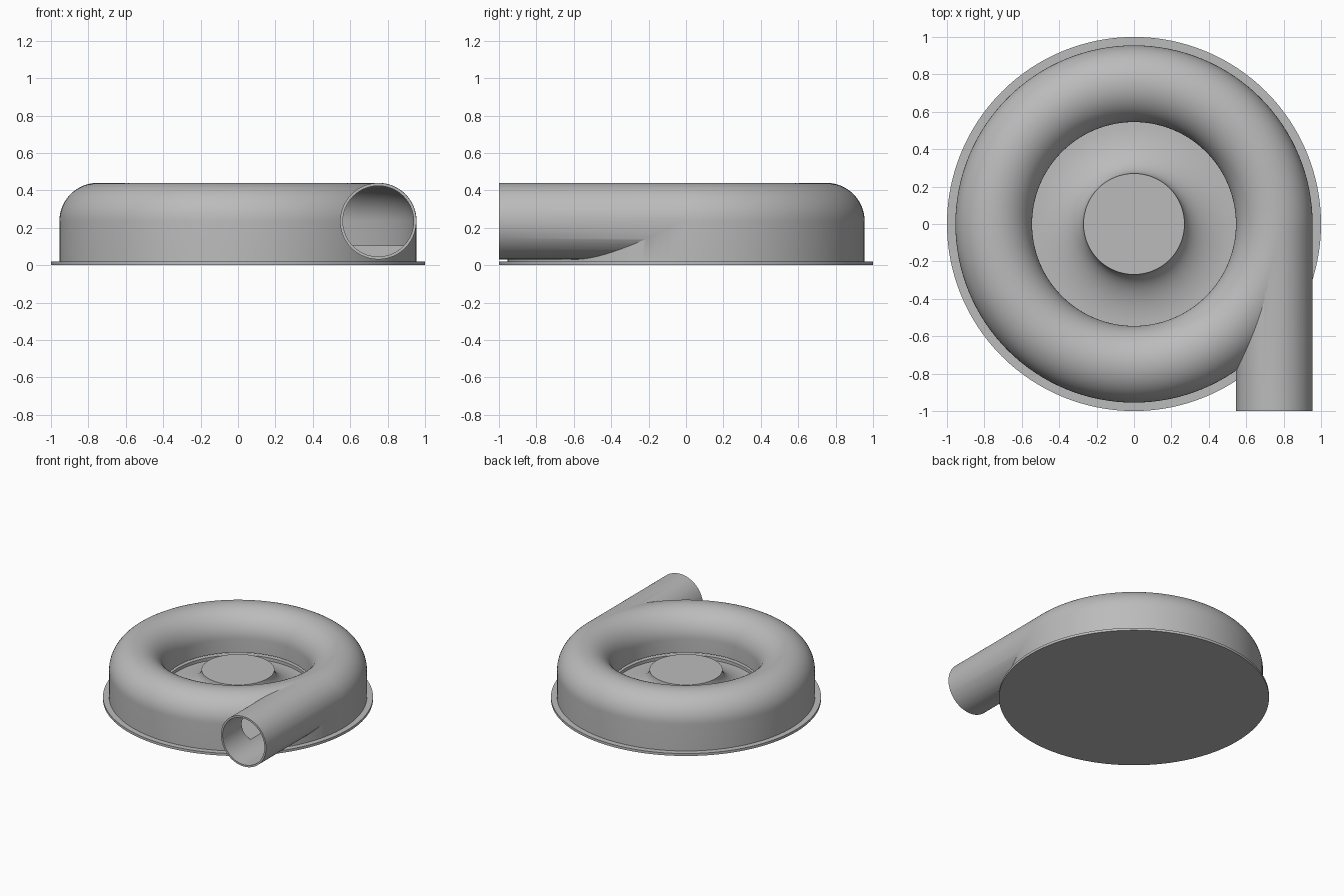
import bpy, bmesh
from math import sin, cos, pi
from mathutils import Matrix, Vector

cube = bpy.data.objects.get("Cube")
if cube:
    bpy.data.objects.remove(cube)

RING, MID, TUBE, WALL = 0.75, 0.235, 0.205, 0.015   # duct radius, duct height, tube radius, wall
BORE = TUBE - WALL
FLOOR, LIP = 0.105, 0.125                           # chamber floor, bottom of the inner lip

mat = bpy.data.materials.new("plain_grey")
mat.use_nodes = True
grey = (0.5, 0.5, 0.5, 1)
mat.diffuse_color = grey
mat.node_tree.nodes["Principled BSDF"].inputs["Base Color"].default_value = grey


def finish(name, bm):
    bmesh.ops.recalc_face_normals(bm, faces=bm.faces)
    mesh = bpy.data.meshes.new(name)
    bm.to_mesh(mesh)
    bm.free()
    mesh.materials.append(mat)
    obj = bpy.data.objects.new(name, mesh)
    bpy.context.collection.objects.link(obj)
    return obj


def lathe(name, profile, closed, steps=128):
    """Revolve an (r, z) profile about the z axis."""
    bm = bmesh.new()
    verts = [bm.verts.new((r, 0, z)) for r, z in profile]
    edges = [bm.edges.new(p) for p in zip(verts, verts[1:])]
    if closed:
        edges.append(bm.edges.new((verts[-1], verts[0])))
    bmesh.ops.spin(bm, geom=verts + edges, cent=(0, 0, 0), axis=(0, 0, 1),
                   angle=2 * pi, steps=steps, use_merge=True)
    bmesh.ops.remove_doubles(bm, verts=bm.verts, dist=1e-5)
    return finish(name, bm)


def pipe(name, radius, y0, y1):
    """Solid round bar along y at the outlet position."""
    bm = bmesh.new()
    place = Matrix.Translation(Vector((RING, (y0 + y1) / 2, MID))) @ Matrix.Rotation(pi / 2, 4, 'X')
    bmesh.ops.create_cone(bm, cap_ends=True, segments=80, radius1=radius,
                          radius2=radius, depth=y1 - y0, matrix=place)
    return finish(name, bm)


def arch(radius, n=32):
    """Half circle over the duct centre, from outside to inside."""
    return [(RING + radius * cos(pi * i / n), MID + radius * sin(pi * i / n)) for i in range(n + 1)]


def combine(target, tool, operation):
    mod = target.modifiers.new(operation, 'BOOLEAN')
    mod.operation, mod.solver, mod.object = operation, 'EXACT', tool
    bpy.context.view_layer.objects.active = target
    bpy.ops.object.modifier_apply(modifier=mod.name)
    bpy.data.objects.remove(tool)


# Housing: base flange, outer wall, rounded duct, inner wall, flared hub
inner, hub_r, hub_z, dish_z = RING - TUBE, 0.27, 0.24, 0.08
flare = [(inner - (inner - hub_r) * sin(a), hub_z - (hub_z - dish_z) * cos(a))
         for a in (pi / 2 * i / 16 for i in range(17))]
housing = lathe("blower_housing",
                [(0, 0), (1, 0), (1, 0.02), (RING + TUBE, 0.02)] + arch(TUBE)
                + flare + [(0, hub_z)], closed=False)

# Tangential outlet tube
combine(housing, pipe("outlet_tube", TUBE - 0.001, -1, 0), 'UNION')

# Hollow air chamber with a slot under the inner lip
chamber = lathe("chamber_cutter",
                [(inner - 0.015, FLOOR), (RING + BORE, FLOOR)] + arch(BORE)
                + [(RING - BORE, LIP), (inner - 0.015, LIP)], closed=True)
combine(housing, chamber, 'DIFFERENCE')

# Outlet bore
combine(housing, pipe("bore_cutter", BORE - 0.001, -1.1, 0), 'DIFFERENCE')

bpy.ops.object.select_all(action='DESELECT')
housing.select_set(True)
bpy.context.view_layer.objects.active = housing
bpy.ops.object.shade_smooth_by_angle(angle=pi / 6)
